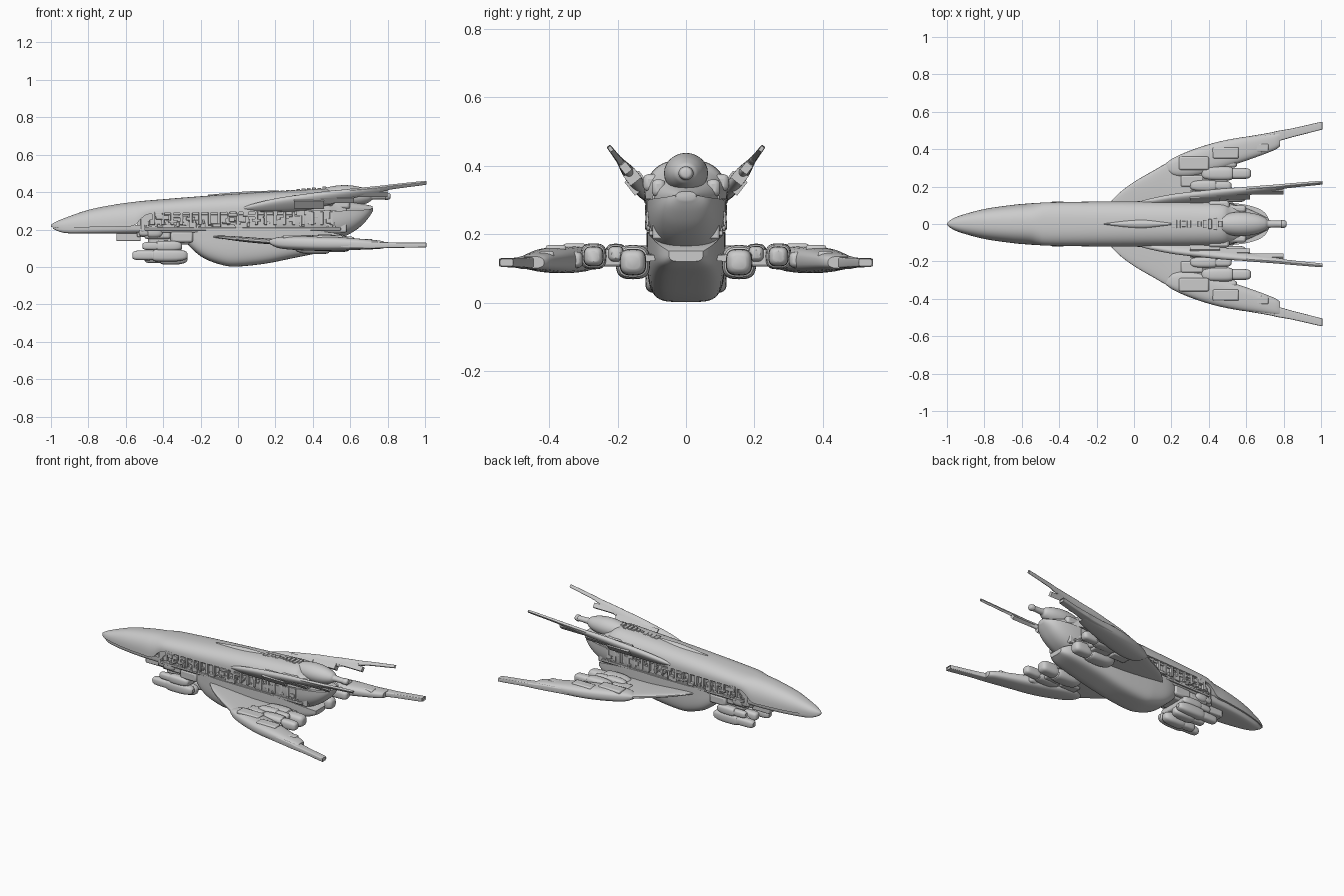
import bpy, bmesh, math, random
from mathutils import Matrix, Vector

random.seed(7)


def finish(name, bm, mirror=False, bevel=0.0):
    bmesh.ops.recalc_face_normals(bm, faces=bm.faces)
    me = bpy.data.meshes.new(name)
    bm.to_mesh(me)
    bm.free()
    ob = bpy.data.objects.new(name, me)
    bpy.context.collection.objects.link(ob)
    if bevel:
        b = ob.modifiers.new("bevel", 'BEVEL')
        b.width, b.segments = bevel, 2
    if mirror:
        ob.modifiers.new("mirror", 'MIRROR').use_axis = (False, True, False)
    return ob


def smooth_rows(secs, k):
    """Catmull-Rom interpolation between section rows."""
    out = []
    for i in range(len(secs) - 1):
        p0, p1, p2 = secs[max(i - 1, 0)], secs[i], secs[i + 1]
        p3 = secs[min(i + 2, len(secs) - 1)]
        for j in range(k):
            t = j / k
            out.append([0.5 * (2 * b + (c - a) * t + (2 * a - 5 * b + 4 * c - d) * t * t
                               + (3 * b - a - 3 * c + d) * t ** 3)
                        for a, b, c, d in zip(p0, p1, p2, p3)])
    return out + [list(secs[-1])]


def loft_into(bm, secs, n=2.0, half=False, k=4, count=28):
    """Superellipse sections along x; each is (x, y0, y1, z0, z1). Half: z0 is the flat base."""
    def sp(v):
        return math.copysign(abs(v) ** (2 / n), v)
    rings = []
    for x, y0, y1, z0, z1 in smooth_rows(secs, k):
        ring = []
        for i in range(count):
            a = math.pi * i / (count - 1) if half else 2 * math.pi * i / count
            y = (y0 + y1) / 2 + (y1 - y0) / 2 * sp(math.cos(a))
            z = z0 + (z1 - z0) * (sp(math.sin(a)) if half else (1 + sp(math.sin(a))) / 2)
            ring.append(bm.verts.new((x, y, z)))
        rings.append(ring)
    for r, s in zip(rings, rings[1:]):
        for i in range(count):
            j = (i + 1) % count
            bm.faces.new((r[i], r[j], s[j], s[i]))
    bm.faces.new(rings[0])
    bm.faces.new(rings[-1])


def loft(name, secs, mirror=False, **kw):
    bm = bmesh.new()
    loft_into(bm, secs, **kw)
    return finish(name, bm, mirror)


def sym(rows):
    """(x, half width, base z, peak z) to full section rows."""
    return [(x, -w, w, a, b) for x, w, a, b in rows]


def box_into(bm, x0, x1, y0, y1, z0, z1):
    m = Matrix.Translation(((x0 + x1) / 2, (y0 + y1) / 2, (z0 + z1) / 2)) @ \
        Matrix.Diagonal((x1 - x0, y1 - y0, z1 - z0, 1))
    bmesh.ops.create_cube(bm, size=1, matrix=m)


def boxes(name, dims, mirror=False, bevel=0.006):
    bm = bmesh.new()
    for d in dims:
        box_into(bm, *d)
    return finish(name, bm, mirror, bevel)


def pod_rows(x0, x1, y, z, r):
    """Bulged nacelle with a collar and a narrower nozzle."""
    prof = [(0, .35), (.05, .7), (.2, .95), (.45, 1), (.6, .92), (.63, .75),
            (.7, .78), (.9, .74), (.97, .62), (1, .4)]
    return [(x0 + (x1 - x0) * t, y - r * f, y + r * f, z - r * f, z + r * f) for t, f in prof]


# Long upper shell
loft("upper_hull", sym([
    (-1.0, .004, .215, .225), (-.98, .022, .21, .238), (-.93, .045, .21, .26), (-.8, .08, .212, .305),
    (-.65, .102, .215, .335), (-.56, .11, .22, .347), (-.51, .113, .265, .353), (-.45, .116, .285, .358),
    (-.2, .12, .29, .378), (.1, .122, .295, .398), (.35, .122, .3, .412), (.47, .12, .302, .417),
    (.52, .108, .302, .39), (.6, .085, .302, .355), (.72, .03, .308, .325)]), n=2.5, half=True)

# Flat chin under the nose
loft("nose_underside", sym([
    (-.99, .008, .22, .205), (-.93, .038, .22, .182), (-.8, .07, .222, .178),
    (-.65, .09, .225, .178), (-.5, .095, .225, .18)]), n=5, half=True)
boxes("chin_blocks", [(-.65, -.52, -.05, .05, .138, .19), (-.54, -.46, -.08, .08, .16, .26)])

# Recessed middle band
boxes("middle_core", [(-.52, .58, -.098, .098, .185, .315)])

# Belly and rounded stern
loft("belly_hull", sym([
    (-.29, .055, .205, .15), (-.25, .085, .205, .1), (-.18, .105, .205, .045), (-.08, .113, .205, .009),
    (0, .115, .205, .002), (.15, .115, .205, .018), (.3, .112, .205, .048),
    (.45, .1, .19, .078), (.56, .08, .17, .1), (.61, .05, .15, .12)]), n=4.5, half=True)
loft("stern_bowl", sym([
    (.2, .112, .25, .16), (.4, .114, .285, .135), (.52, .112, .298, .148), (.6, .102, .302, .178),
    (.66, .085, .305, .22), (.7, .06, .308, .265), (.722, .025, .315, .3)]), n=2.6, half=True)

# Ribs, rails and machinery along the band
ribs = [(-.5, .55, .09, .108, .196, .21), (-.44, .55, .09, .106, .278, .3)]
for i in range(20):
    x = -.46 + i * .05
    ribs.append((x, x + .016, .09, .116, .225, .295))
for i in range(85):
    x, z = random.uniform(-.5, .5), random.uniform(.205, .275)
    ribs.append((x, x + random.uniform(.01, .05), .085, random.uniform(.102, .12),
                 z, z + random.uniform(.008, .03)))
boxes("side_machinery", ribs, mirror=True, bevel=.002)

# Dorsal engine pod with nozzle
loft("dorsal_pod", [(x, -r, r, .378 - r * .92, .378 + r * .92) for x, r in
                    [(.42, .03), (.48, .052), (.54, .063), (.6, .063), (.66, .052), (.7, .035),
                     (.715, .022), (.73, .02), (.78, .018), (.79, .022), (.81, .018), (.815, .01)]])
loft("dorsal_ridge", sym([(-.16, .003, .37, .386), (-.05, .022, .37, .396), (.05, .03, .37, .404),
                          (.14, .018, .38, .407), (.22, .006, .38, .408)]), half=True, n=2)
top = []
for i in range(10):
    x, w = .2 + i * .028, random.uniform(.008, .035)
    top.append((x, x + .02, -w, w, .38, .406 + i * .0015 + random.uniform(.001, .01)))
boxes("dorsal_machinery", top, bevel=.002)
boxes("stern_shoulders", [(.4, .51, .06, .125, .325, .375), (.46, .6, .06, .1, .31, .36)],
      mirror=True, bevel=.014)

# Lower swept wings: thin root sheet, thick outer body, long blade
loft("lower_wing_root", [
    (-.13, .08, .112, .157, .166), (-.08, .08, .165, .15, .167), (0, .08, .225, .138, .163),
    (.1, .08, .283, .127, .156), (.2, .08, .335, .12, .15), (.35, .08, .36, .117, .148),
    (.44, .08, .3, .118, .145), (.5, .08, .2, .12, .14)], mirror=True, n=3)
loft("lower_wing_body", [
    (.17, .29, .325, .122, .145), (.22, .255, .358, .1, .16), (.32, .255, .4, .09, .165),
    (.44, .285, .437, .086, .163), (.56, .325, .461, .088, .158), (.66, .36, .474, .092, .15),
    (.75, .395, .486, .096, .142), (.78, .415, .49, .1, .135)], mirror=True, n=2.8)
loft("lower_wing_blade", [
    (.55, .4, .458, .1, .14), (.72, .428, .487, .098, .136), (.77, .442, .498, .1, .133),
    (.85, .465, .512, .102, .131), (.995, .502, .545, .104, .13), (1.0, .505, .543, .107, .127)],
    mirror=True, n=6)
boxes("wing_steps", [(.24, .4, .29, .36, .15, .172), (.42, .56, .35, .41, .145, .168),
                     (.58, .72, .385, .43, .1, .15), (.38, .5, .18, .3, .105, .155),
                     (.25, .37, .2, .26, .105, .155)], mirror=True, bevel=.008)

# Wing engines
bm = bmesh.new()
loft_into(bm, pod_rows(.36, .625, .27, .135, .038), n=3, k=3)
loft_into(bm, pod_rows(.3, .6, .155, .118, .05), n=3, k=3)
loft_into(bm, pod_rows(.33, .55, .325, .125, .032), n=3, k=3)
loft_into(bm, pod_rows(.3, .52, .205, .142, .03), n=3, k=3)
finish("wing_engines", bm, mirror=True)

# Upper fins, drawn flat (x, span) then tilted up
fin = bmesh.new()
loft_into(fin, [
    (.03, -.01, .006, -.006, .006), (.1, -.02, .032, -.014, .016), (.22, -.02, .066, -.02, .02),
    (.36, -.01, .092, -.022, .022), (.48, .025, .112, -.02, .02), (.58, .06, .124, -.016, .016),
    (.68, .088, .136, -.012, .012), (.76, .105, .146, -.01, .01)], n=2.5)
loft_into(fin, [
    (.6, .09, .128, -.009, .009), (.78, .12, .15, -.009, .009), (.82, .132, .157, -.008, .008),
    (.995, .161, .181, -.007, .007), (1.0, .163, .179, -.005, .005)], n=6)
for d in [(.3, .46, .02, .07, -.028, .026), (.44, .62, .05, .085, -.02, .02),
          (.6, .8, .085, .115, -.012, .012)]:
    box_into(fin, *d)
bmesh.ops.transform(fin, verts=fin.verts, matrix=Matrix.Translation((0, .115, .314)) @
                    Matrix.Rotation(math.radians(52), 4, 'X'))
finish("upper_fins", fin, mirror=True)

# Forward underslung engine cluster
boxes("forward_mount", [(-.48, -.22, -.07, .07, .12, .2), (-.5, -.36, -.09, .09, .15, .22),
                        (-.42, -.3, -.1, .1, .085, .13), (-.36, -.24, .06, .1, .13, .19),
                        (-.36, -.24, -.1, -.06, .13, .19)], bevel=.012)
bm = bmesh.new()
loft_into(bm, pod_rows(-.27, -.565, .085, .062, .034), n=3, k=3)
loft_into(bm, pod_rows(-.27, -.5, .045, .048, .036), n=3, k=3)
loft_into(bm, pod_rows(-.3, -.51, .09, .112, .028), n=3, k=3)
loft_into(bm, pod_rows(-.4, -.53, .07, .19, .035), n=3, k=3)
finish("forward_engines", bm, mirror=True)

# Smooth shading with crisp edges
bpy.ops.object.select_all(action='DESELECT')
for ob in bpy.context.collection.objects:
    ob.select_set(True)
    bpy.context.view_layer.objects.active = ob
bpy.ops.object.shade_smooth_by_angle(angle=math.radians(35))
